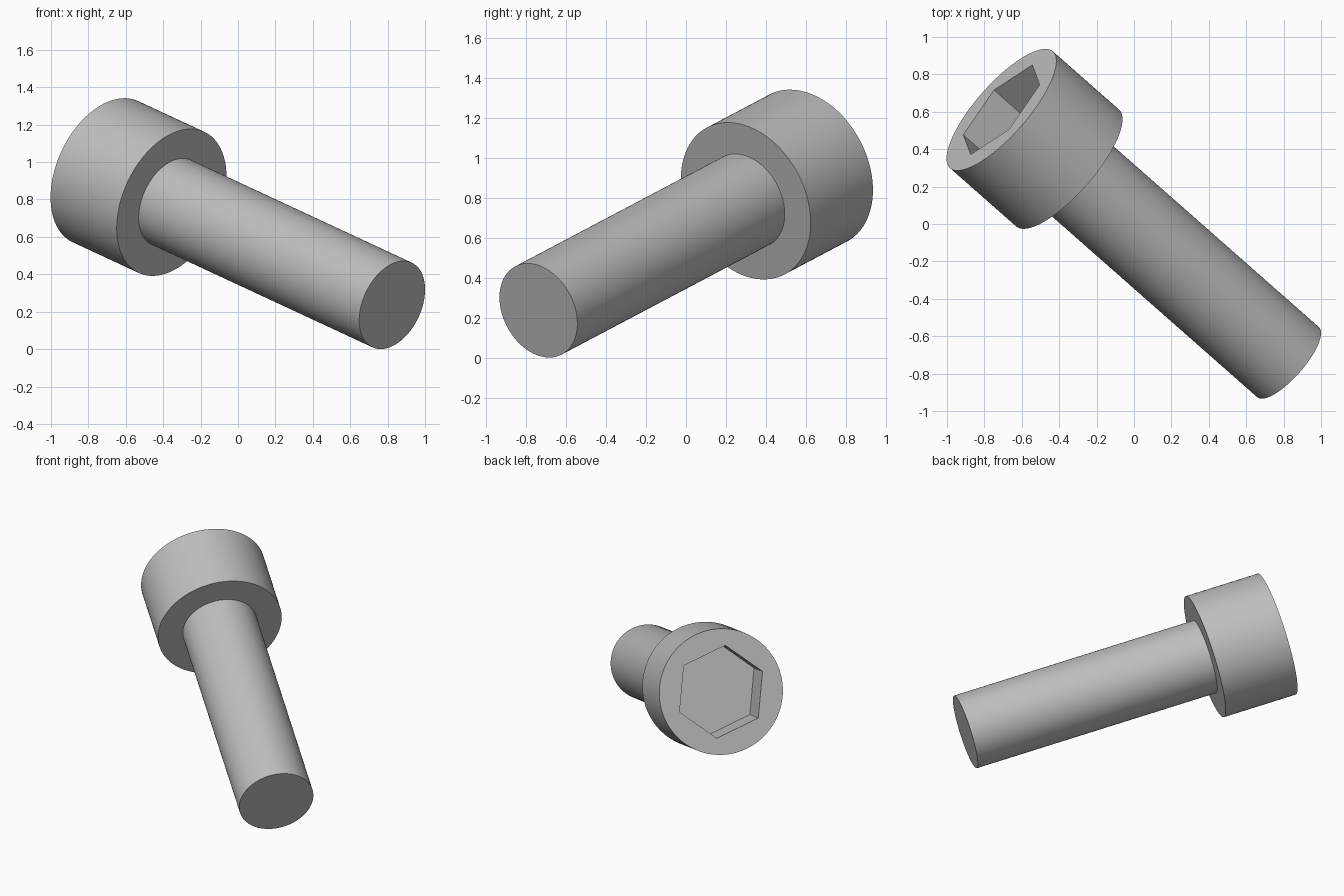
import bpy
from mathutils import Vector, Matrix

if "Cube" in bpy.data.objects:
    bpy.data.objects.remove(bpy.data.objects["Cube"], do_unlink=True)

# Proportions
UNIT = 0.0832
SHAFT_R, HEAD_R, SOCKET_R = 3 * UNIT, 5 * UNIT, 0.307
SHAFT_LEN, HEAD_LEN, SOCKET_DEPTH = 20 * UNIT, 6 * UNIT, 0.25
OVERLAP = 0.05

# Frame of the tilted bolt: origin at the shaft tip, z along the bolt, x to a socket corner
axis = Vector((-0.7085, 0.624, 0.3295)).normalized()
corner = Vector((0.165, 0.24, -0.1))
corner = (corner - axis * corner.dot(axis)).normalized()
frame = Matrix((corner, axis.cross(corner), axis)).transposed().to_4x4()
frame.translation = Vector((0.824, -0.739, 0.236))

steel = bpy.data.materials.new("steel grey")
steel.use_nodes = True
grey = (0.52, 0.52, 0.52, 1)
steel.diffuse_color = grey
steel.node_tree.nodes["Principled BSDF"].inputs["Base Color"].default_value = grey


def prism(name, sides, radius, start, end):
    """Add a prism along the bolt axis, with a corner on the frame's x."""
    bpy.ops.mesh.primitive_cylinder_add(vertices=sides, radius=radius, depth=end - start)
    obj = bpy.context.object
    obj.name = name
    # The primitive's first corner lies on +y, so turn it onto +x
    obj.data.transform(Matrix.Translation((0, 0, (start + end) / 2))
                       @ Matrix.Rotation(-1.570796, 4, "Z"))
    obj.matrix_world = frame
    obj.data.materials.append(steel)
    return obj


# Shaft and head
head_top = SHAFT_LEN + HEAD_LEN
shaft = prism("shaft", 96, SHAFT_R, 0, SHAFT_LEN + OVERLAP)
head = prism("head", 128, HEAD_R, SHAFT_LEN, head_top)

# Hexagonal socket cut into the head
cutter = prism("socket_cutter", 6, SOCKET_R, head_top - SOCKET_DEPTH, head_top + OVERLAP)
cutter.hide_render = True
cut = head.modifiers.new("socket", "BOOLEAN")
cut.operation = "DIFFERENCE"
cut.solver = "EXACT"
cut.object = cutter
bpy.ops.object.select_all(action="DESELECT")
bpy.context.view_layer.objects.active = head
head.select_set(True)
bpy.ops.object.modifier_apply(modifier=cut.name)
bpy.data.objects.remove(cutter, do_unlink=True)

# Smooth round walls, crisp rims
shaft.select_set(True)
bpy.ops.object.shade_smooth_by_angle(angle=0.5)
